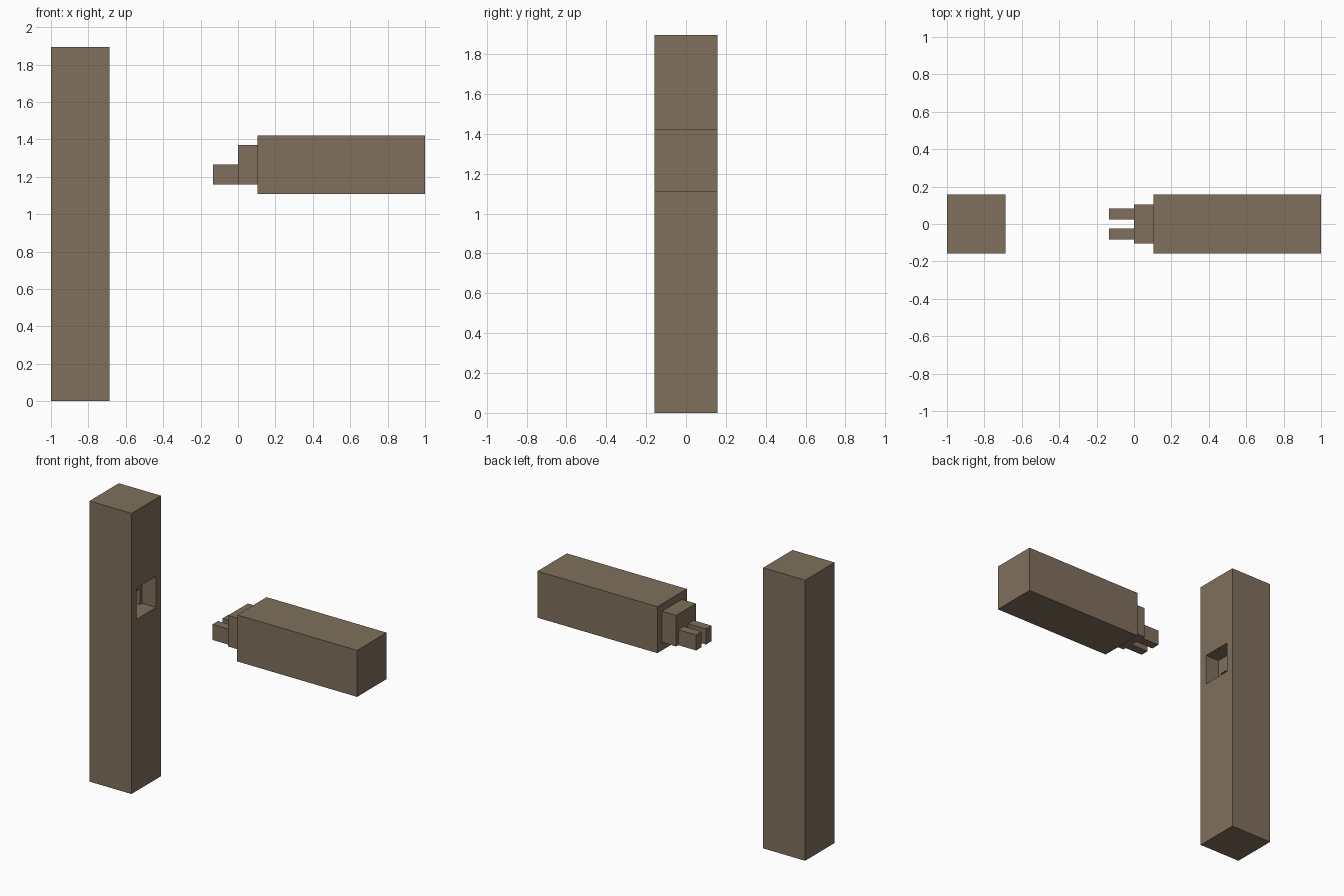
import bpy

if "Cube" in bpy.data.objects:
    bpy.data.objects.remove(bpy.data.objects["Cube"])

wood = bpy.data.materials.new("brown_wood")
wood.diffuse_color = (0.215, 0.16, 0.108, 1)
wood.use_nodes = True
wood.node_tree.nodes["Principled BSDF"].inputs["Base Color"].default_value = wood.diffuse_color


def block(name, x, y, z):
    """Box from (min, max) ranges along each axis."""
    bpy.ops.mesh.primitive_cube_add(size=1)
    ob = bpy.context.object
    ob.name = name
    ob.location = [(a + b) / 2 for a, b in (x, y, z)]
    ob.scale = [b - a for a, b in (x, y, z)]
    bpy.ops.object.transform_apply(location=True, rotation=False, scale=True)
    ob.data.materials.append(wood)
    return ob


def cut(target, cutter):
    """Subtract the cutter and remove it."""
    mod = target.modifiers.new("cut", 'BOOLEAN')
    mod.operation = 'DIFFERENCE'
    mod.solver = 'EXACT'
    mod.object = cutter
    bpy.context.view_layer.objects.active = target
    bpy.ops.object.modifier_apply(modifier=mod.name)
    bpy.data.objects.remove(cutter, do_unlink=True)


HALF = 0.157                        # half width of both timbers
SHOULDER = (-0.105, 0.105)          # tenon width
SHOULDER_Z = (1.16, 1.37)           # tenon height
PRONG_Z = (1.16, 1.265)             # prong height
PRONGS = {"front": (-0.082, -0.023), "back": (0.023, 0.082)}

# Upright post with a stepped mortise in its inner side
post = block("post", (-1, -0.686), (-HALF, HALF), (0, 1.895))
cut(post, block("mortise_cutter", (-0.79, -0.6), SHOULDER, SHOULDER_Z))
for side, y in PRONGS.items():
    cut(post, block("socket_cutter_" + side, (-0.923, -0.74), y, PRONG_Z))

# Rail with its tenon and twin prongs
block("rail", (0.104, 1), (-HALF, HALF), (1.107, 1.421))
block("tenon", (0, 0.104), SHOULDER, SHOULDER_Z)
for side, y in PRONGS.items():
    block("prong_" + side, (-0.133, 0), y, PRONG_Z)
